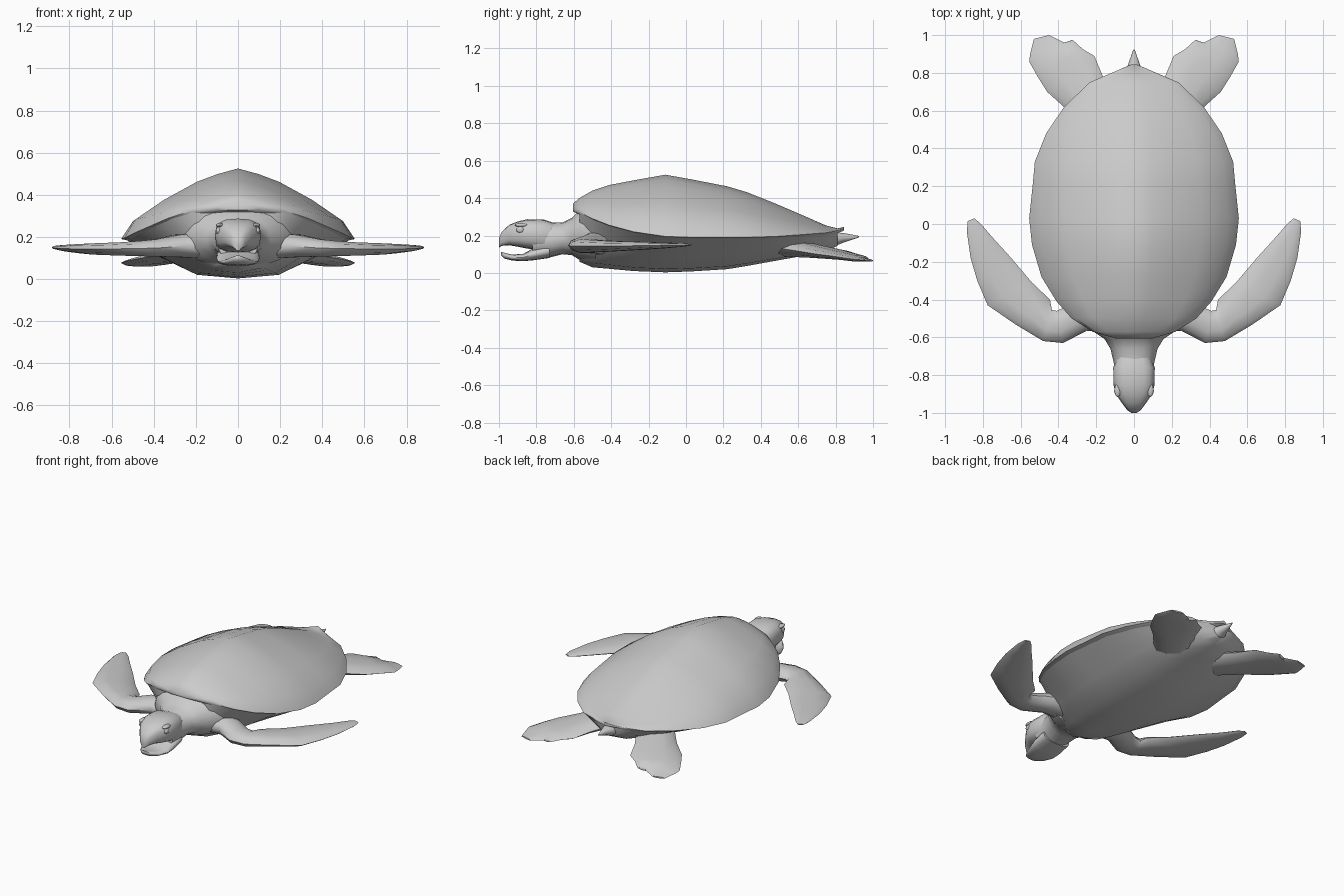
import bpy, bmesh, math
from mathutils import Vector

skin = bpy.data.materials.new("plain_grey")
skin.diffuse_color = (0.6, 0.6, 0.6, 1)


def finish(bm, name, mirror=False, angle=50):
    bmesh.ops.recalc_face_normals(bm, faces=bm.faces)
    me = bpy.data.meshes.new(name)
    bm.to_mesh(me)
    bm.free()
    me.materials.append(skin)
    ob = bpy.data.objects.new(name, me)
    bpy.context.collection.objects.link(ob)
    bpy.ops.object.select_all(action='DESELECT')
    ob.select_set(True)
    bpy.context.view_layer.objects.active = ob
    bpy.ops.object.shade_smooth_by_angle(angle=math.radians(angle))
    if mirror:
        ob.modifiers.new("mirror", 'MIRROR')
    return ob


def loft(name, rings, mirror=False, angle=50):
    """Skin a list of equal-length closed rings and cap both ends."""
    bm = bmesh.new()
    vs = [[bm.verts.new(p) for p in r] for r in rings]
    n = len(vs[0])
    for a, b in zip(vs, vs[1:]):
        for i in range(n):
            j = (i + 1) % n
            bm.faces.new((a[i], a[j], b[j], b[i]))
    bm.faces.new(vs[0])
    bm.faces.new(vs[-1])
    return finish(bm, name, mirror, angle)


def oval(y, hw, top, bot, power=2.4, n=16):
    """Rounded-box cross-section across the body."""
    pts = []
    for i in range(n):
        t = 2 * math.pi * i / n
        c, s = math.cos(t), math.sin(t)
        pts.append((hw * math.copysign(abs(c) ** (2 / power), c), y,
                    (top + bot) / 2 + (top - bot) / 2 *
                    math.copysign(abs(s) ** (2 / power), s)))
    return pts


def both_sides(half, y):
    """Complete a half profile that runs from top centre to bottom centre."""
    return [(x, y, z) for x, z in half] + [(-x, y, z) for x, z in half[-2:0:-1]]


# Shell stations: y, half width, ridge z, rim z, belly z
stations = [
    (-0.605, 0.10, 0.370, 0.340, 0.090),
    (-0.570, 0.22, 0.400, 0.325, 0.060),
    (-0.500, 0.33, 0.440, 0.290, 0.030),
    (-0.410, 0.41, 0.470, 0.255, 0.022),
    (-0.280, 0.49, 0.495, 0.220, 0.010),
    (-0.110, 0.54, 0.525, 0.195, 0.003),
    (0.030, 0.555, 0.500, 0.190, 0.008),
    (0.220, 0.535, 0.463, 0.190, 0.020),
    (0.330, 0.525, 0.430, 0.190, 0.038),
    (0.480, 0.465, 0.370, 0.195, 0.065),
    (0.620, 0.370, 0.310, 0.205, 0.090),
    (0.750, 0.235, 0.253, 0.215, 0.115),
    (0.810, 0.095, 0.238, 0.225, 0.145),
    (0.845, 0.015, 0.246, 0.238, 0.200),
]

# Domed upper shell with a thin overhanging rim
dome = [(0, 1), (0.18, 0.92), (0.36, 0.81), (0.65, 0.55), (0.9, 0.27), (1, 0)]
loft("upper_shell", [
    both_sides([(hw * u, rim + (top - rim) * v) for u, v in dome]
               + [(hw * 0.9, rim - 0.012), (0, rim - 0.012)], y)
    for y, hw, top, rim, bot in stations], angle=60)

# Belly and lower sides
keel = [(0.97, 0), (0.8, 0.27), (0.6, 0.57), (0.36, 0.91), (0, 1)]
loft("belly", [
    both_sides([(0, rim + 0.3 * (top - rim)), (hw * 0.6, rim + 0.2 * (top - rim))]
               + [(hw * u, rim - (rim - bot) * v) for u, v in keel], y)
    for y, hw, top, rim, bot in stations[1:-1]], angle=60)

# Neck and shoulders
loft("neck", [oval(*s, power=2.2) for s in (
    (-0.48, 0.27, 0.36, 0.05), (-0.57, 0.215, 0.335, 0.07),
    (-0.61, 0.155, 0.295, 0.095), (-0.66, 0.125, 0.27, 0.10),
    (-0.73, 0.108, 0.27, 0.082), (-0.82, 0.095, 0.26, 0.08))])

# Skull with a hooked upper beak
loft("head", [oval(*s, power=2.8) for s in (
    (-0.70, 0.09, 0.265, 0.12), (-0.76, 0.11, 0.285, 0.12),
    (-0.85, 0.109, 0.287, 0.13), (-0.90, 0.096, 0.275, 0.14),
    (-0.945, 0.066, 0.257, 0.148), (-0.985, 0.036, 0.22, 0.145),
    (-1.0, 0.015, 0.185, 0.135))])

# Open lower jaw
loft("lower_jaw", [oval(*s) for s in (
    (-0.73, 0.10, 0.16, 0.08), (-0.82, 0.103, 0.13, 0.067),
    (-0.87, 0.095, 0.102, 0.063), (-0.93, 0.07, 0.098, 0.066),
    (-0.97, 0.04, 0.108, 0.076), (-0.988, 0.018, 0.112, 0.092))])


# Eyes and brows
def blob(name, at, size):
    bm = bmesh.new()
    bmesh.ops.create_uvsphere(bm, u_segments=12, v_segments=8, radius=1)
    for v in bm.verts:
        v.co = Vector(at) + Vector([a * b for a, b in zip(v.co, size)])
    finish(bm, name, True)


blob("eyes", (0.092, -0.885, 0.23), (0.013, 0.022, 0.018))
blob("brows", (0.086, -0.88, 0.256), (0.018, 0.036, 0.011))

# Tail
loft("tail", [oval(*s, power=2, n=10) for s in (
    (0.70, 0.09, 0.225, 0.11), (0.78, 0.06, 0.22, 0.135),
    (0.84, 0.033, 0.215, 0.16), (0.925, 0.003, 0.198, 0.19))])


def flipper(name, sections):
    """Sections: outer edge x y, inner edge x y, centre z, half thickness."""
    rings = []
    for ax, ay, bx, by, z, th in sections:
        a, b = Vector((ax, ay, z)), Vector((bx, by, z))
        ring = []
        for i in range(10):
            t = 2 * math.pi * i / 10
            p = (a + b) / 2 + (a - b) / 2 * math.cos(t)
            p.z += th * math.sin(t)
            ring.append(p)
        rings.append(ring)
    loft(name, rings, True)


# Long swept front flippers
flipper("front_flippers", [
    (0.10, -0.58, 0.22, -0.38, 0.16, 0.065),
    (0.25, -0.565, 0.34, -0.43, 0.157, 0.055),
    (0.375, -0.63, 0.41, -0.46, 0.148, 0.043),
    (0.48, -0.62, 0.435, -0.455, 0.145, 0.038),
    (0.63, -0.53, 0.445, -0.40, 0.143, 0.033),
    (0.775, -0.43, 0.54, -0.31, 0.143, 0.028),
    (0.83, -0.30, 0.65, -0.18, 0.145, 0.022),
    (0.865, -0.18, 0.75, -0.07, 0.147, 0.016),
    (0.885, -0.04, 0.81, 0.0, 0.15, 0.010),
    (0.88, 0.015, 0.845, 0.03, 0.15, 0.004)])

# Short paddle-shaped rear flippers
flipper("rear_flippers", [
    (0.25, 0.48, 0.07, 0.62, 0.135, 0.05),
    (0.36, 0.61, 0.16, 0.77, 0.115, 0.036),
    (0.46, 0.70, 0.21, 0.89, 0.10, 0.027),
    (0.51, 0.78, 0.27, 0.925, 0.09, 0.022),
    (0.555, 0.86, 0.325, 0.975, 0.078, 0.018),
    (0.55, 0.90, 0.37, 0.96, 0.073, 0.014),
    (0.53, 0.98, 0.45, 1.0, 0.066, 0.005)])
